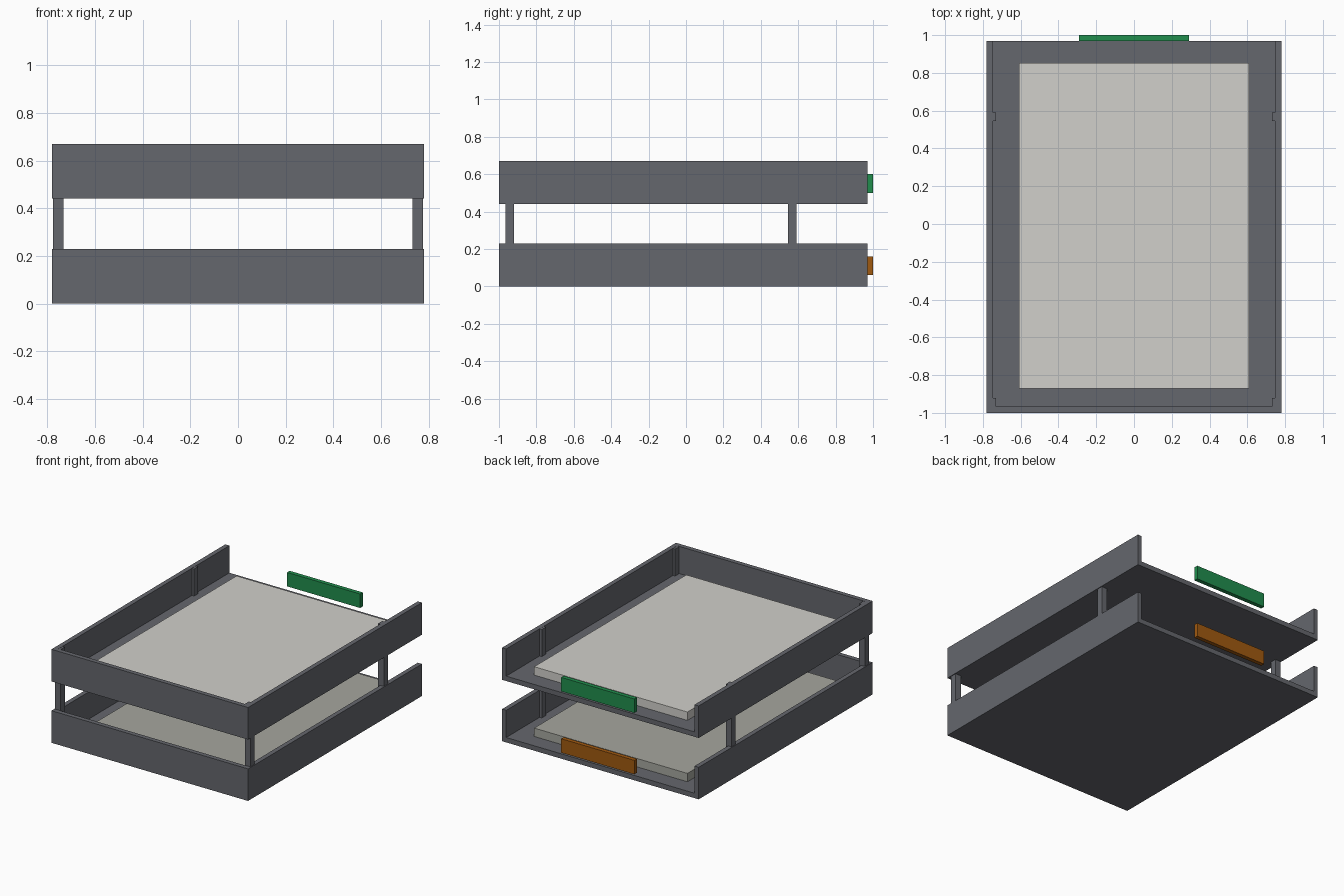
import bpy

if "Cube" in bpy.data.objects:
    bpy.data.objects.remove(bpy.data.objects["Cube"])


def material(name, rgb):
    m = bpy.data.materials.new(name)
    m.diffuse_color = (*rgb, 1.0)
    m.use_nodes = True
    m.node_tree.nodes["Principled BSDF"].inputs["Base Color"].default_value = m.diffuse_color
    return m


charcoal = material("charcoal plastic", (0.13, 0.135, 0.153))
white = material("white paper", (0.64, 0.63, 0.595))
grey = material("grey paper", (0.38, 0.385, 0.345))
green = material("green label", (0.015, 0.27, 0.075))
orange = material("orange label", (0.35, 0.10, 0.005))


def box(name, lo, hi, mat):
    """Box between two opposite corners."""
    bpy.ops.mesh.primitive_cube_add(size=1)
    ob = bpy.context.object
    ob.name = name
    ob.location = [(a + b) / 2 for a, b in zip(lo, hi)]
    ob.scale = [b - a for a, b in zip(lo, hi)]
    bpy.ops.object.transform_apply(location=True, rotation=True, scale=True)
    ob.data.materials.append(mat)
    return ob


W, FRONT, BACK = 0.78, -1.0, 0.97   # tray half width and ends
H, T, FLOOR = 0.23, 0.033, 0.035    # tray height, wall and floor thickness


def tray(level, z, paper_mat, label_mat):
    # floor, two sides and a front wall; the back stays open
    box(level + "_tray_floor", (-W, FRONT, z), (W, BACK, z + FLOOR), charcoal)
    box(level + "_tray_front", (-W + T, FRONT, z + FLOOR), (W - T, FRONT + T, z + H), charcoal)
    for side, s in (("left", -1), ("right", 1)):
        xs = sorted((s * W, s * (W - T)))
        box(f"{level}_tray_{side}_wall", (xs[0], FRONT, z + FLOOR), (xs[1], BACK, z + H), charcoal)
    # paper stack and the label plate at the open end
    box(level + "_paper_stack", (-0.608, -0.872, z + FLOOR), (0.608, 0.852, z + 0.095), paper_mat)
    box(level + "_label", (-0.29, BACK, z + 0.06), (0.29, 1.0, z + 0.16), label_mat)


tray("lower", 0.0, grey, orange)
tray("upper", 0.44, white, green)

# four posts joining the trays
for side, s in (("left", -1), ("right", 1)):
    for end, y in (("front", -0.943), ("back", 0.568)):
        xs = sorted((s * 0.775, s * 0.73))
        box(f"{end}_{side}_post", (xs[0], y - 0.023, FLOOR), (xs[1], y + 0.023, 0.669), charcoal)
